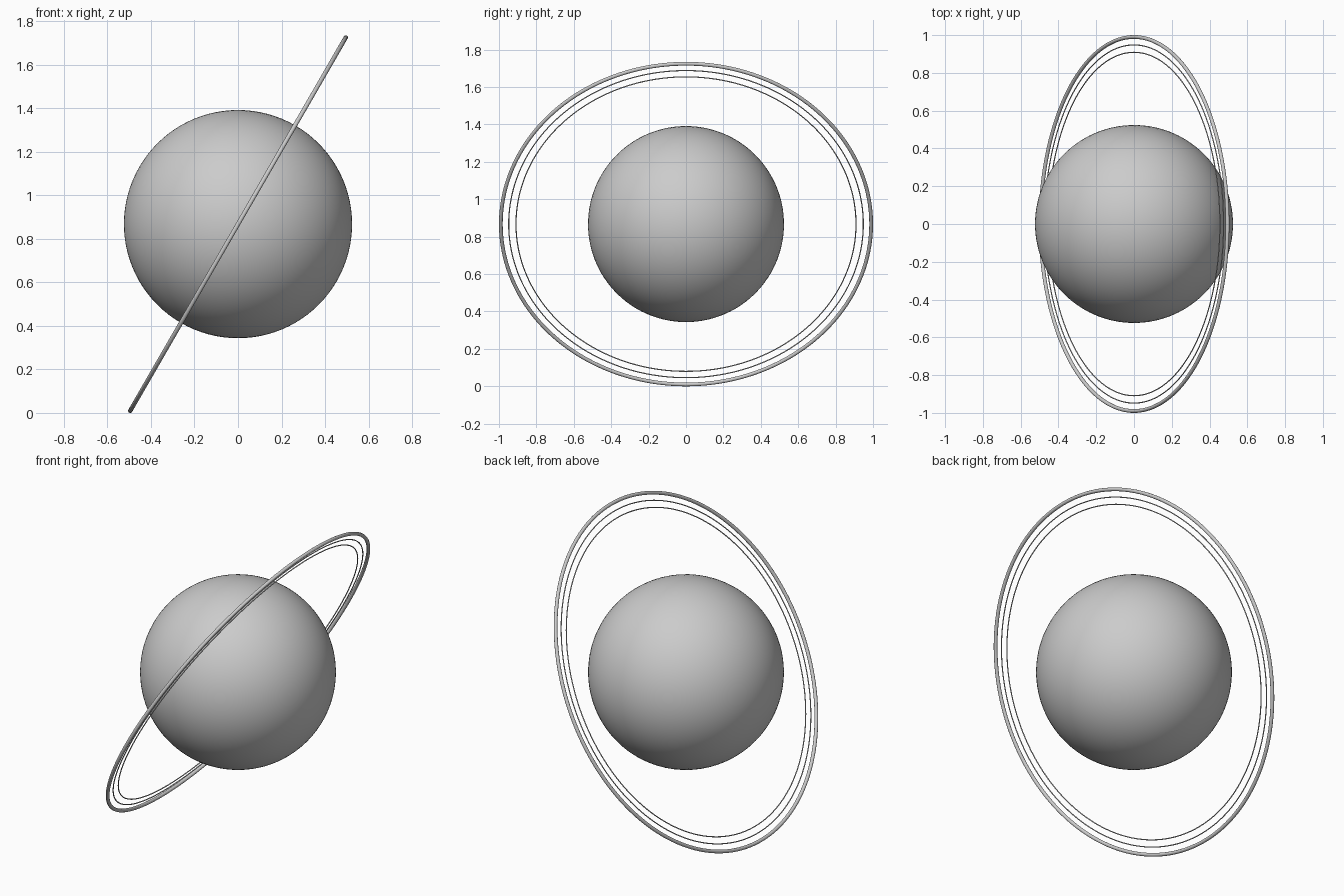
import bpy
from math import radians

if "Cube" in bpy.data.objects:
    bpy.data.objects.remove(bpy.data.objects["Cube"])

TILT = radians(-60)
CENTRE = (0, 0, 0.867)


def smooth(name):
    obj = bpy.context.object
    obj.name = name
    bpy.ops.object.shade_smooth()
    return obj


def ring(name, radius, tube, sides):
    bpy.ops.mesh.primitive_torus_add(
        location=CENTRE, rotation=(0, TILT, 0), major_radius=radius,
        minor_radius=tube, major_segments=192, minor_segments=sides)
    return smooth(name)


# Planet body, its poles along the axis of the rings
bpy.ops.mesh.primitive_uv_sphere_add(
    segments=96, ring_count=48, radius=0.524, location=CENTRE, rotation=(0, TILT, 0))
smooth("planet")

# Thick outer ring and two thin concentric inner rings
ring("outer_ring", 0.99, 0.01, 16)
ring("middle_ring", 0.948, 0.003, 10)
ring("inner_ring", 0.909, 0.003, 10)
